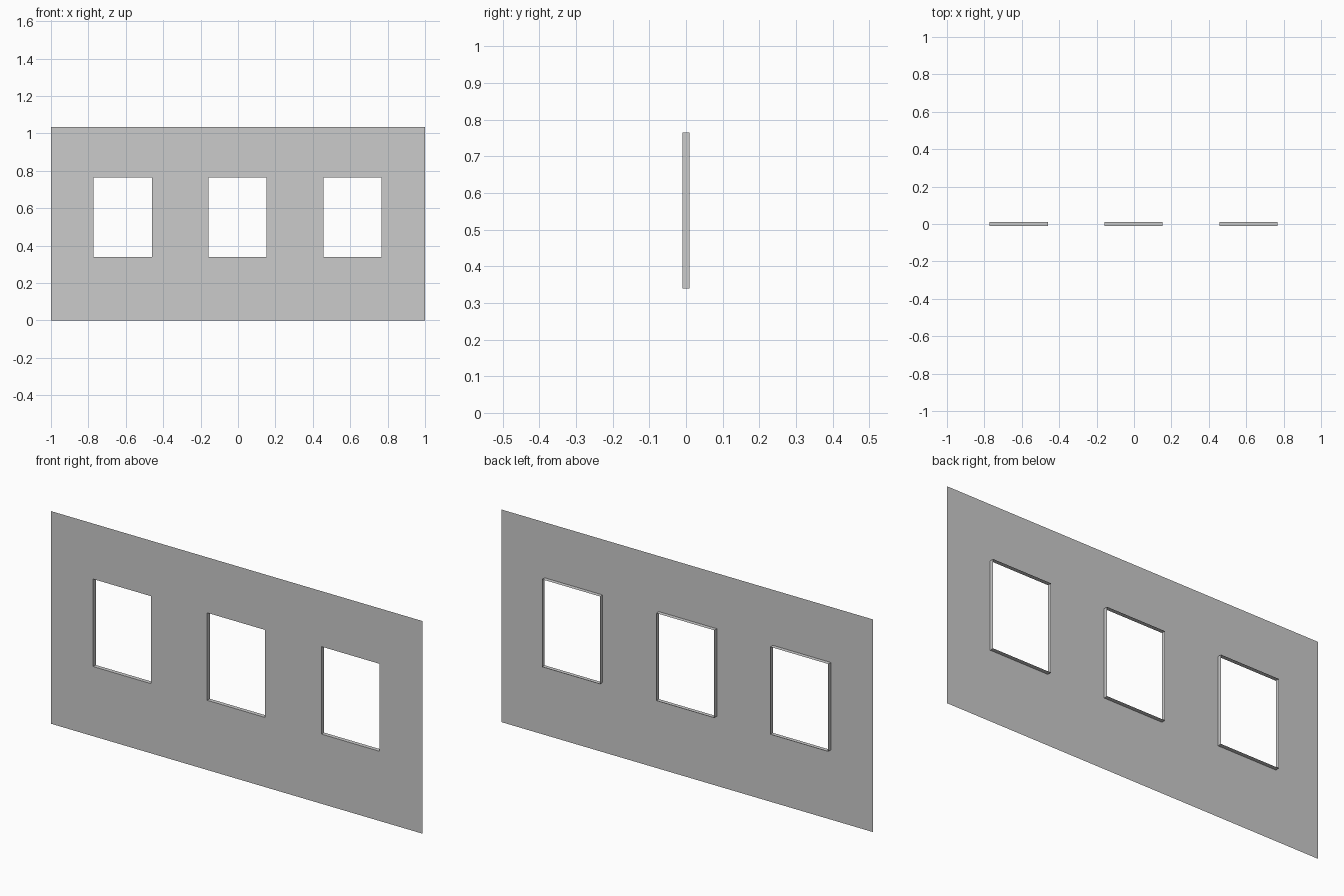
import bpy, bmesh

if "Cube" in bpy.data.objects:
    bpy.data.objects.remove(bpy.data.objects["Cube"])

HEIGHT, DEPTH = 1.035, 0.01
SILL, HEAD = 0.339, 0.765
HALF_W = 0.156
CENTRES = [-0.617, -0.003, 0.612]

# Cut lines: wall ends plus both jambs of each window
xs = [-1.0] + [c + s * HALF_W for c in CENTRES for s in (-1, 1)] + [1.0]
zs = [0.0, SILL, HEAD, HEIGHT]

bm = bmesh.new()
verts = [[bm.verts.new((x, -DEPTH, z)) for z in zs] for x in xs]

# Wall sheet, leaving the window cells open
for i in range(len(xs) - 1):
    for j in range(len(zs) - 1):
        if j == 1 and i % 2 == 1:
            continue
        bm.faces.new((verts[i][j], verts[i + 1][j], verts[i + 1][j + 1], verts[i][j + 1]))

# Window reveals: push each opening's rim towards the back
rim = [e for e in bm.edges if e.is_boundary
       and all(abs(v.co.x) < 0.99 and 0.01 < v.co.z < HEIGHT - 0.01 for v in e.verts)]
new = bmesh.ops.extrude_edge_only(bm, edges=rim)["geom"]
for v in new:
    if isinstance(v, bmesh.types.BMVert):
        v.co.y = DEPTH

# Front of the wall faces -y
bmesh.ops.recalc_face_normals(bm, faces=bm.faces[:])
bm.faces.ensure_lookup_table()
bm.normal_update()
if bm.faces[0].normal.y > 0:
    bmesh.ops.reverse_faces(bm, faces=bm.faces[:])

mesh = bpy.data.meshes.new("window_wall")
bm.to_mesh(mesh)
bm.free()
bpy.context.collection.objects.link(bpy.data.objects.new("window_wall", mesh))
